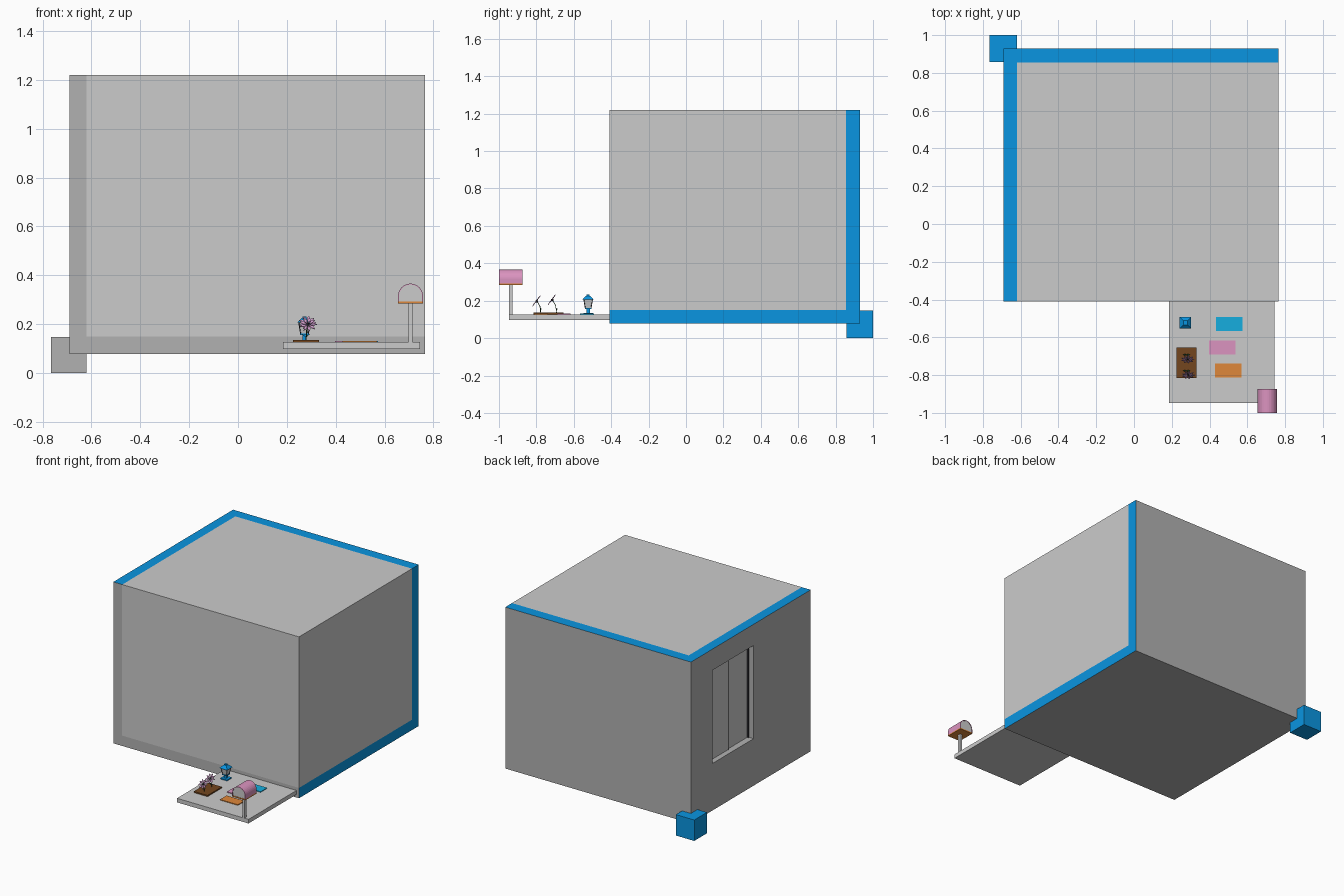
import bpy, bmesh, math
from mathutils import Matrix, Vector

if "Cube" in bpy.data.objects:
    bpy.data.objects.remove(bpy.data.objects["Cube"])


def material(name, rgb):
    m = bpy.data.materials.new(name)
    m.diffuse_color = (*[(c / 255) ** 2.2 for c in rgb], 1)
    m.use_nodes = True
    m.node_tree.nodes["Principled BSDF"].inputs["Base Color"].default_value = m.diffuse_color
    return m


BLUE = material("blue", (18, 148, 224))
CYAN = material("cyan", (28, 172, 222))
PINK = material("pink", (218, 146, 190))
ORANGE = material("orange", (222, 134, 60))
BROWN = material("brown", (115, 72, 36))
GREEN = material("leaf_green", (40, 80, 45))
PETAL = material("petal", (200, 150, 195))
DARK = material("dark_frame", (50, 50, 55))
GREY = material("plain_grey", (176, 176, 176))


def finish(name, bm, *mats):
    bmesh.ops.recalc_face_normals(bm, faces=bm.faces)
    me = bpy.data.meshes.new(name)
    bm.to_mesh(me)
    bm.free()
    for m in mats:
        me.materials.append(m)
    ob = bpy.data.objects.new(name, me)
    bpy.context.collection.objects.link(ob)
    return ob


def box(name, x, y, z, mat=None, painted=None, taper=1.0):
    """Box from ranges; taper scales the top; painted lists the facings that take the material."""
    bm = bmesh.new()
    bmesh.ops.create_cube(bm, size=1)
    for v in bm.verts:
        k = taper if v.co.z > 0 else 1
        v.co = [(r[0] + r[1]) / 2 + c * (r[1] - r[0]) * s
                for r, c, s in zip((x, y, z), v.co, (k, k, 1))]
    bm.normal_update()
    if painted is None:
        return finish(name, bm, *([mat] if mat else []))
    for f in bm.faces:
        f.material_index = int(any(f.normal.dot(Vector(d)) > 0.9 for d in painted))
    return finish(name, bm, GREY, mat)


X, Y, Z = (1, 0, 0), (0, 1, 0), (0, 0, 1)
NX = (-1, 0, 0)
NZ = (0, 0, -1)

# Room: floor and two walls with blue cut edges, closed by a clear block
box("floor", (-.69, .765), (-.41, .93), (.077, .15), BLUE, [X])
left_wall = box("left_wall", (-.69, -.62), (-.41, .93), (.15, 1.22), BLUE, [Z])
box("back_wall", (-.62, .765), (.855, .93), (.15, 1.22), BLUE, [X, Z])
box("room_block", (-.62, .765), (-.41, .855), (.15, 1.22))
box("corner_block", (-.765, -.62), (.857, 1.0), (0, .148), BLUE, [X, NX, Y, Z, NZ])

# Sliding window in the left wall
cutter = box("window_cutter", (-.8, -.5), (.23, .69), (.41, 1.07))
cutter.hide_render = True
cutter.hide_viewport = True
cut = left_wall.modifiers.new("window_opening", 'BOOLEAN')
cut.object = cutter
cut.operation = 'DIFFERENCE'
cut.solver = 'EXACT'
box("window_sash_rear", (-.645, -.63), (.23, .47), (.41, 1.07))
box("window_sash_front", (-.652, -.637), (.455, .69), (.41, 1.07))
for i, y in enumerate((.232, .457)):
    box(f"window_stile_{i}", (-.655, -.64), (y, y + .006), (.41, 1.07), DARK)

# Porch and stepping stones
box("porch", (.185, .745), (-.947, -.41), (.098, .127))
for i, (x, y, m) in enumerate([(.434, -.566, CYAN), (.397, -.69, PINK), (.428, -.812, ORANGE)]):
    box(f"stepping_stone_{i}", (x, x + .14), (y, y + .073), (.127, .132), m)

# Mailbox: post, base and arched hood
box("mailbox_post", (.697, .714), (-.947, -.927), (.127, .29))
box("mailbox_base", (.655, .757), (-1.0, -.873), (.285, .293), ORANGE)


def arch(r, straight):
    pts = [(r, 0)]
    pts += [(r * math.cos(math.pi * i / 16), straight + r * math.sin(math.pi * i / 16))
            for i in range(17)]
    return pts + [(-r, 0)]


def extrude_profile(name, pts, cx, z, y0, y1, mat=None):
    bm = bmesh.new()
    f = bm.faces.new([bm.verts.new((cx + px, y0, z + pz)) for px, pz in pts])
    g = bmesh.ops.extrude_face_region(bm, geom=[f])["geom"]
    bmesh.ops.translate(bm, vec=(0, y1 - y0, 0), verts=[v for v in g if isinstance(v, bmesh.types.BMVert)])
    return finish(name, bm, *([mat] if mat else []))


extrude_profile("mailbox_hood", arch(.051, .022) + arch(.047, .022)[::-1], .706, .293, -1.0, -.873, PINK)
extrude_profile("mailbox_inside", arch(.047, .022), .706, .293, -.998, -.875)

# Lantern
LX, LY = .272, -.523


def square(name, h, z0, z1, mat=None, taper=1.0):
    return box(name, (LX - h, LX + h), (LY - h, LY + h), (z0, z1), mat, None, taper)


square("lantern_base", .026, .127, .134, BLUE)
square("lantern_post", .009, .134, .156, BLUE)
square("lantern_tray", .018, .156, .162, BLUE)
square("lantern_glass", .015, .162, .206, None, 1.5)
square("lantern_roof", .031, .206, .226, BLUE, .35)
square("lantern_knob", .008, .226, .232, BLUE)


def rod(bm, a, b, r):
    a, b = Vector(a), Vector(b)
    d = b - a
    m = Matrix.Translation((a + b) / 2) @ d.to_track_quat('Z', 'Y').to_matrix().to_4x4()
    bmesh.ops.create_cone(bm, cap_ends=True, segments=6, radius1=r, radius2=r, depth=d.length, matrix=m)


bm = bmesh.new()
for sx in (-1, 1):
    for sy in (-1, 1):
        rod(bm, (LX + sx * .016, LY + sy * .016, .162), (LX + sx * .0235, LY + sy * .0235, .206), .002)
finish("lantern_frame", bm, DARK)

# Planter
box("planter_soil", (.225, .332), (-.815, -.655), (.127, .136), BROWN)


def flower(name, base, head, normal):
    base, head = Vector(base), Vector(head)
    bm = bmesh.new()
    mid = base.lerp(head, .5) + Vector((0, .006, .006))
    rod(bm, base, mid, .0018)
    rod(bm, mid, head, .0018)
    for s in (-1, 1):
        pts = [(0, 0, .012), (s * .008, -.005, .022), (s * .018, 0, .026), (s * .008, .005, .022)]
        bm.faces.new([bm.verts.new(base + Vector(p)) for p in pts])
    finish(name + "_stem", bm, GREEN)
    # ring of pointed petals around a small centre
    m = Matrix.Translation(head) @ Vector(normal).to_track_quat('Z', 'Y').to_matrix().to_4x4()
    bm = bmesh.new()
    for i in range(9):
        rot = m @ Matrix.Rotation(math.tau * i / 9, 4, 'Z')
        low = [(.005, 0, 0), (.022, .0065, .003), (.036, 0, .001), (.022, -.0065, .003)]
        bot, top = ([bm.verts.new(rot @ (Vector(p) + Vector((0, 0, h)))) for p in low] for h in (0, .003))
        bm.faces.new(bot[::-1])
        bm.faces.new(top)
        for k in range(4):
            bm.faces.new((bot[k], bot[k - 3], top[k - 3], top[k]))
    finish(name + "_petals", bm, PETAL)
    bm = bmesh.new()
    bmesh.ops.create_icosphere(bm, subdivisions=1, radius=.008, matrix=m)
    finish(name + "_centre", bm, DARK)


flower("flower_front", (.278, -.777, .134), (.287, -.797, .197), (0, -.8, .6))
flower("flower_back", (.278, -.692, .134), (.284, -.714, .204), (0, -.8, .6))
